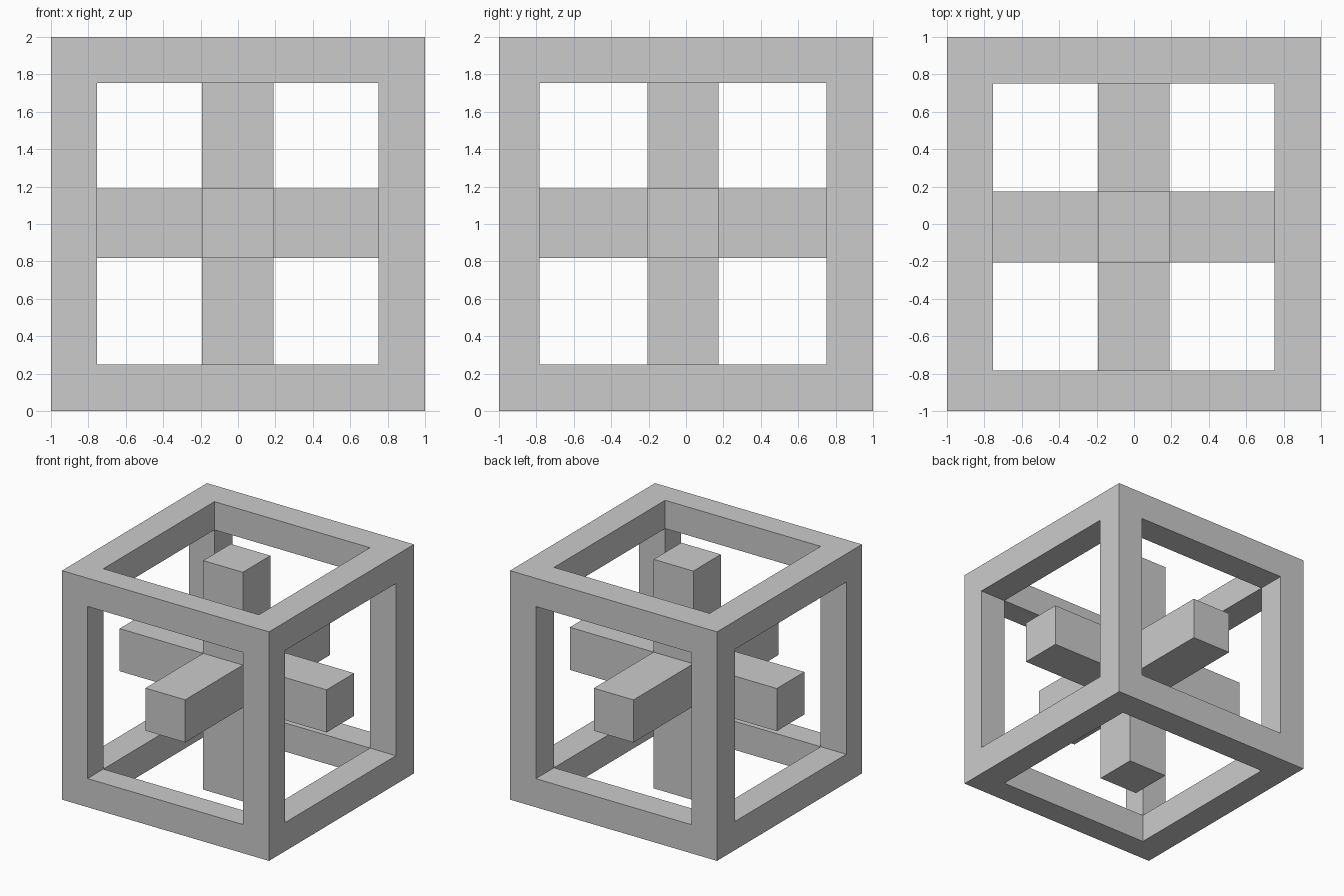
import bpy
import bmesh
from itertools import product

if "Cube" in bpy.data.objects:
    bpy.data.objects.remove(bpy.data.objects["Cube"])


def lattice(name, cuts, solid):
    """Watertight block from a 3x3x3 grid of cells; solid(n) picks cells by
    how many of their three indices are the middle one."""
    filled = {c for c in product(range(3), repeat=3) if solid(c.count(1))}
    bm = bmesh.new()
    verts = {}

    def vert(i):
        if i not in verts:
            verts[i] = bm.verts.new([cuts[a][i[a]] for a in range(3)])
        return verts[i]

    for cell in filled:
        for axis, side in product(range(3), (0, 1)):
            neighbour = list(cell)
            neighbour[axis] += 2 * side - 1
            if tuple(neighbour) in filled:
                continue
            u, v = (axis + 1) % 3, (axis + 2) % 3
            ring = []
            for du, dv in ((0, 0), (1, 0), (1, 1), (0, 1)):
                i = list(cell)
                i[axis] += side
                i[u] += du
                i[v] += dv
                ring.append(vert(tuple(i)))
            bm.faces.new(ring if side else ring[::-1])

    mesh = bpy.data.meshes.new(name)
    bm.to_mesh(mesh)
    bm.free()
    obj = bpy.data.objects.new(name, mesh)
    bpy.context.collection.objects.link(obj)
    return obj


# Open cube frame: the twelve edge beams
lattice("cube_frame",
        [(-1, -0.753, 0.75, 1), (-1, -0.783, 0.75, 1), (0, 0.25, 1.753, 2)],
        lambda middle: middle <= 1)

# Six-armed cross floating inside, its ends flush with the cube faces
lattice("inner_cross",
        [(-1, -0.193, 0.19, 1), (-1, -0.205, 0.175, 1), (0, 0.818, 1.19, 2)],
        lambda middle: middle >= 2)
